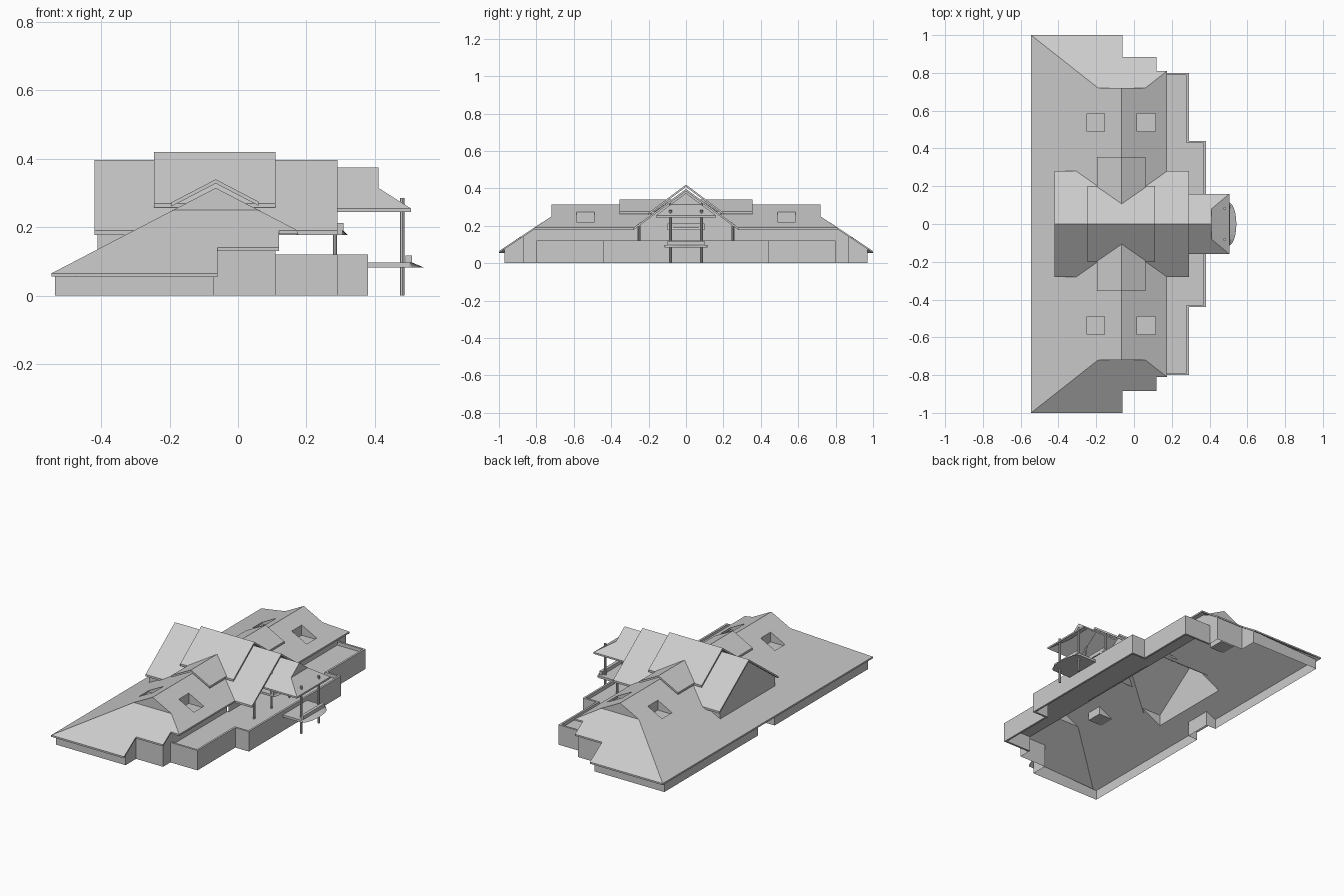
import bpy, bmesh, math

if "Cube" in bpy.data.objects:
    bpy.data.objects.remove(bpy.data.objects["Cube"])

grey = bpy.data.materials.new("warm grey")
grey.diffuse_color = (0.6, 0.6, 0.6, 1)
grey.use_nodes = True
grey.node_tree.nodes["Principled BSDF"].inputs["Base Color"].default_value = grey.diffuse_color


def build(name, polys):
    """Mesh object from a list of 3D polygons."""
    bm = bmesh.new()
    for p in polys:
        bm.faces.new([bm.verts.new(v) for v in p])
    bmesh.ops.remove_doubles(bm, verts=bm.verts[:], dist=0.0004)
    bmesh.ops.recalc_face_normals(bm, faces=bm.faces[:])
    me = bpy.data.meshes.new(name)
    bm.to_mesh(me)
    bm.free()
    me.materials.append(grey)
    ob = bpy.data.objects.new(name, me)
    bpy.context.collection.objects.link(ob)
    return ob


def flip(p):
    return [(v[0], -v[1], *v[2:]) for v in reversed(p)]


def slab(name, items, t, mirror=True):
    """Roof slab: items are (plan polygon, height function), t is the drop."""
    zs, polys, edges = {}, [], {}
    todo = list(items)
    if mirror:
        todo += [(flip(p), f) for p, f in items]
    for p, f in todo:
        for v in p:
            zs.setdefault(v, f(v[0], abs(v[1])))
        top = [(*v, zs[v]) for v in p]
        polys += [top, [(x, y, z - t) for x, y, z in reversed(top)]]
        for a, b in zip(p, p[1:] + p[:1]):
            edges.setdefault(frozenset((a, b)), []).append((a, b))
    for e in edges.values():
        if len(e) == 1:
            a, b = e[0]
            polys.append([(*a, zs[a]), (*b, zs[b]), (*b, zs[b] - t), (*a, zs[a] - t)])
    return build(name, polys)


def box(name, x0, x1, y0, y1, z0, z1):
    p = [(x0, y0), (x1, y0), (x1, y1), (x0, y1)]
    return slab(name, [(p, lambda x, y: z1)], z1 - z0, False)


def post(name, x, y, z0, z1, r=0.007):
    c = [(x + r * math.cos(k * math.pi / 4), y + r * math.sin(k * math.pi / 4)) for k in range(8)]
    return slab(name, [(c, lambda x, y: z1)], z1 - z0, False)


# roof height rules
RX = -0.065
main_z = lambda x, y: 0.315 - 0.52 * abs(x - RX)
hip_z = lambda x, y: 0.25 - 0.66 * (y - 0.72)
cross_z = lambda x, y: 0.397 - 0.74 * y
porch_z = lambda x, y: 0.375 - 0.75 * y
S0, S1 = 0.49, 0.585                      # skylight span in y
WX, EX = (-0.25, -0.155), (0.015, 0.115)  # skylight spans in x

# main roof, with skylight holes and valleys left open for the cross roof
west = [
    [(-.545, 0.), (-.41, 0.), (-.41, .26), (-.277, .26), (RX, .11), (RX, S0), (WX[1], S0), (WX[0], S0), (-.545, S0)],
    [(-.545, S0), (WX[0], S0), (WX[0], S1), (-.545, S1)],
    [(WX[1], S0), (RX, S0), (RX, S1), (WX[1], S1)],
    [(-.545, S1), (WX[0], S1), (WX[1], S1), (RX, S1), (RX, .72), (-.19, .72), (-.545, 1.)]]
east = [
    [(RX, .11), (.175, .28), (.175, S0), (EX[1], S0), (EX[0], S0), (RX, S0)],
    [(RX, S0), (EX[0], S0), (EX[0], S1), (RX, S1)],
    [(EX[1], S0), (.175, S0), (.175, S1), (EX[1], S1)],
    [(RX, S1), (EX[0], S1), (EX[1], S1), (.175, S1), (.175, .81), (.06, .72), (RX, .72)]]
hip = [(-.19, .72), (.06, .72), (.175, .81), (.12, .81), (.12, .885), (-.06, .885), (-.06, 1.), (-.545, 1.)]
slab("main_roof", [(p, main_z) for p in west + east] + [(hip, hip_z)], 0.01)

# cross roof and the raised ridge caps
slab("cross_roof", [([(-.42, 0.), (RX, 0.), (.29, 0.), (.29, .28), (.175, .28), (RX, .11),
                      (-.305, .28), (-.42, .28)], cross_z)], 0.012)
slab("cross_ridge_cap", [([(-.245, 0.), (.11, 0.), (.11, .2), (-.245, .2)],
                          lambda x, y: 0.42 - 0.75 * y)], 0.012)
cap_z = lambda x, y: 0.34 - 0.52 * abs(x - RX)
slab("main_ridge_cap", [([(RX, .077), (.06, .169), (.06, .355), (RX, .355)], cap_z),
                        ([(RX, .077), (RX, .355), (-.195, .355), (-.195, .169)], cap_z)], 0.012)

# porch roof with clipped hip
slab("porch_roof", [([(.28, 0.), (.41, 0.), (.41, .08), (.505, .16), (.28, .16)], porch_z),
                    ([(.28, 0.), (.28, -.16), (.505, -.16), (.41, -.08), (.41, 0.)], porch_z),
                    ([(.41, -.08), (.505, -.16), (.505, .16), (.41, .08)], porch_z)], 0.01, False)
build("porch_gablet", [[(.41, -.08, .315), (.41, .08, .315), (.41, 0, .375)]])

for s, side in ((1, "back"), (-1, "front")):
    # small gable triangles above the hips
    build(side + "_gablet", [[(-.19, s * .72, .25), (.06, s * .72, .25), (RX, s * .72, .315)]])
    # recessed skylight wells: level floor, upright wall on the ridge side
    for lo, hi, n in ((WX[0], WX[1], "west"), (EX[1], EX[0], "east")):
        zl, zh = main_z(lo, 0) - .01, main_z(hi, 0) - .01
        a, b = s * S0, s * S1
        build(f"{side}_{n}_skylight_well", [
            [(lo, a, zl), (hi, a, zl), (hi, b, zl), (lo, b, zl)],
            [(hi, a, zl), (hi, b, zl), (hi, b, zh), (hi, a, zh)],
            [(lo, a, zl), (hi, a, zl), (hi, a, zh)],
            [(lo, b, zl), (hi, b, zl), (hi, b, zh)]])

# house walls, half plan then mirrored, with the recessed west entrance
path = [(-.47, 0, .09), (-.47, .08, .09), (-.535, .08, .06), (-.535, .97, .06), (-.07, .97, .077),
        (-.07, .87, .142), (.11, .87, .142), (.11, .8, .188)]
walls = []
for a, b in zip(path, path[1:]):
    walls.append([(a[0], a[1], 0), (b[0], b[1], 0), b, a])
walls.append([(.11, .8, .09), (.11, .26, .09), (.11, .26, .215), (.11, .74, .215), (.11, .8, .188)])
# west dormer cheeks
walls.append([(-.41, .26, .13), (-.277, .26, .2), (-.41, .26, .197)])
build("house_walls", walls + [flip(p) for p in walls])

# gable end walls of the cross roof
for x, z0, n in ((-.41, .13, "west"), (.12, .09, "east")):
    build(n + "_gable_wall", [[(x, -.26, z0), (x, .26, z0), (x, .26, .197), (x, 0, .39), (x, -.26, .197)]])

# terrace deck and parapets
slab("terrace_deck", [([(.11, 0.), (.375, 0.), (.375, .435), (.285, .435), (.285, .795), (.11, .795)],
                       lambda x, y: .1)], 0.008)
T = .012
box("terrace_wall_centre", .38 - T, .38, -.44, .44, 0, .12)
for s, side in ((1, "back"), (-1, "front")):
    for n, x0, x1, y0, y1 in (("step", .29 - T, .38, .44 - T, .44),
                              ("long", .29 - T, .29, .44, .8),
                              ("end", .11, .29, .8 - T, .8)):
        a, b = sorted((s * y0, s * y1))
        box(f"{side}_terrace_wall_{n}", x0, x1, a, b, 0, .12)
    # porch and gable posts
    post(side + "_porch_post", .48, s * .083, 0, .285)
    for k, y in enumerate((.085, .25)):
        post(f"{side}_gable_post_{k}", .283, s * y, .1, cross_z(0, y) - .01, .006)


def balcony(name, x0, x1, bulge, w, z0, z1):
    """Bowed balcony floor with a sloping front edge."""
    ang = [math.radians(-90 + 15 * k) for k in range(13)]
    rim = lambda d, z: [(x0, -w, z)] + [(x1 + d * math.cos(a), w * math.sin(a), z) for a in ang] + [(x0, w, z)]
    top, bot = rim(bulge * .2, z1), rim(bulge, z0)
    n = len(top)
    sides = [[bot[i], bot[(i + 1) % n], top[(i + 1) % n], top[i]] for i in range(n)]
    build(name, [top, bot[::-1]] + sides)


# balconies and their front rails
balcony("lower_balcony", .38, .5, .042, .115, .083, .097)
box("lower_balcony_rail", .49, .508, -.1, .1, .097, .118)
balcony("upper_balcony", .12, .305, .015, .1, .178, .19)
box("upper_balcony_rail", .29, .308, -.1, .1, .19, .212)
